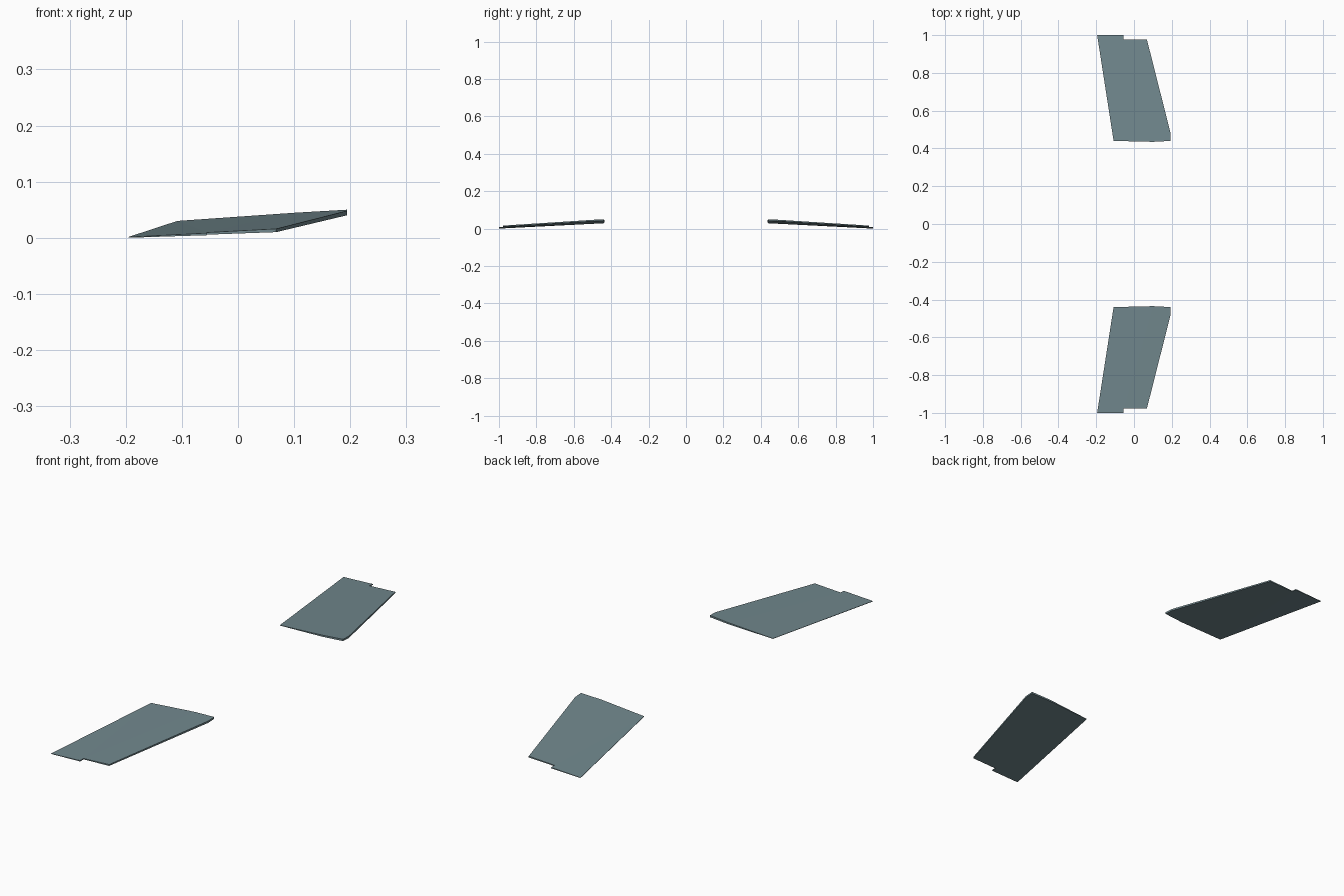
import bpy, bmesh

if "Cube" in bpy.data.objects:
    bpy.data.objects.remove(bpy.data.objects["Cube"])

# One flat colour
mat = bpy.data.materials.new("grey teal")
mat.diffuse_color = (0.165, 0.245, 0.268, 1.0)
mat.use_nodes = True
mat.node_tree.nodes["Principled BSDF"].inputs["Base Color"].default_value = mat.diffuse_color

# Panel outline: x, y, top height, thickness (thin edge at -x, thick edge at +x)
OUTLINE = [
    (-0.195, 1.000, 0.0015, 0.0015),
    (-0.055, 1.000, 0.0085, 0.0040),
    (-0.055, 0.978, 0.0095, 0.0040),
    (0.068, 0.978, 0.0160, 0.0060),
    (0.194, 0.480, 0.0480, 0.0080),
    (0.194, 0.440, 0.0500, 0.0080),
    (0.100, 0.435, 0.0445, 0.0070),
    (-0.108, 0.440, 0.0300, 0.0015),
]


def panel(name, side):
    """Thin tapered slab; side = 1 for +y, -1 for the mirrored one."""
    bm = bmesh.new()
    top = [bm.verts.new((x, side * y, z)) for x, y, z, t in OUTLINE]
    low = [bm.verts.new((x, side * y, z - t)) for x, y, z, t in OUTLINE]
    n = len(OUTLINE)
    # Upper and lower skins split into strips along the span
    for ring in (top, low):
        for ids in ((0, 1, 2, 7), (2, 6, 7), (2, 3, 4, 6), (4, 5, 6)):
            bm.faces.new([ring[i] for i in ids])
    # Edge walls
    for i in range(n):
        j = (i + 1) % n
        bm.faces.new((top[i], top[j], low[j], low[i]))
    bmesh.ops.recalc_face_normals(bm, faces=bm.faces[:])
    mesh = bpy.data.meshes.new(name)
    bm.to_mesh(mesh)
    bm.free()
    mesh.materials.append(mat)
    obj = bpy.data.objects.new(name, mesh)
    bpy.context.collection.objects.link(obj)
    return obj


panel("wing_panel_back", 1)
panel("wing_panel_front", -1)
